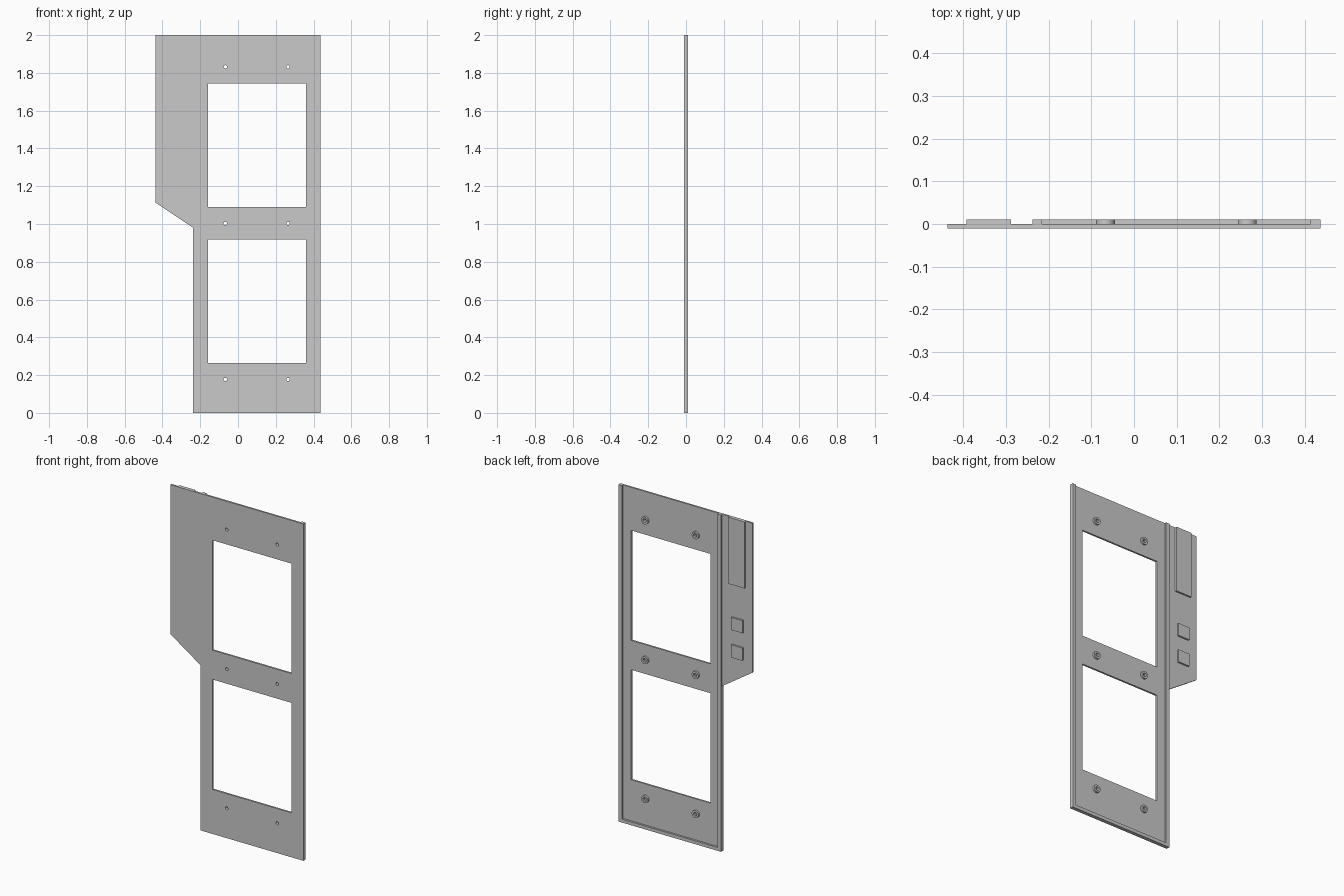
import bpy, bmesh, math

cube = bpy.data.objects.get("Cube")
if cube:
    bpy.data.objects.remove(cube, do_unlink=True)

grey = bpy.data.materials.new("light_grey")
grey.use_nodes = True
colour = (0.59, 0.59, 0.59, 1)
grey.diffuse_color = colour
grey.node_tree.nodes["Principled BSDF"].inputs["Base Color"].default_value = colour

FRONT, FACE, BACK = -0.011, 0.0, 0.011   # depths: front skin, plate back, raised back


def rect(x0, x1, z0, z1):
    return [(x0, z0), (x1, z0), (x1, z1), (x0, z1)]


def circle(x, z, r, n=32):
    return [(x + r * math.cos(2 * math.pi * i / n),
             z + r * math.sin(2 * math.pi * i / n)) for i in range(n)]


def slab(name, loops, y0, y1):
    """Extrude an outline (first loop) with holes (other loops) from y0 to y1."""
    curve = bpy.data.curves.new(name, "CURVE")
    curve.dimensions = "2D"
    curve.fill_mode = "BOTH"
    curve.extrude = (y1 - y0) / 2
    for loop in loops:
        spline = curve.splines.new("POLY")
        spline.points.add(len(loop) - 1)
        for point, (x, z) in zip(spline.points, loop):
            point.co = (x, z, 0, 1)
        spline.use_cyclic_u = True
    temp = bpy.data.objects.new(name + "_outline", curve)
    bpy.context.collection.objects.link(temp)
    graph = bpy.context.evaluated_depsgraph_get()
    mesh = bpy.data.meshes.new_from_object(temp.evaluated_get(graph))
    bpy.data.objects.remove(temp, do_unlink=True)

    # Stand the slab upright and tidy its surface
    bm = bmesh.new()
    bm.from_mesh(mesh)
    for v in bm.verts:
        x, z, d = v.co
        v.co = (x, (y0 + y1) / 2 - d, z)
    bmesh.ops.remove_doubles(bm, verts=bm.verts, dist=1e-5)
    bmesh.ops.recalc_face_normals(bm, faces=bm.faces)
    bm.to_mesh(mesh)
    bm.free()
    mesh.name = name
    mesh.materials.clear()
    mesh.materials.append(grey)
    obj = bpy.data.objects.new(name, mesh)
    bpy.context.collection.objects.link(obj)
    bpy.ops.object.select_all(action="DESELECT")
    bpy.context.view_layer.objects.active = obj
    obj.select_set(True)
    bpy.ops.object.shade_smooth_by_angle(angle=math.radians(30))


LEFT, RIGHT, TAB = 0.437, -0.238, -0.437
screws = [(x, z) for z in (0.177, 1.003, 1.832) for x in (-0.067, 0.265)]

# Flat panel with side tab, two windows and screw holes
outline = [(RIGHT, 0), (LEFT, 0), (LEFT, 2), (TAB, 2), (TAB, 1.113), (RIGHT, 0.98)]
windows = [rect(-0.16, 0.36, z, z + 0.653) for z in (0.264, 1.091)]
holes = [circle(x, z, 0.009) for x, z in screws]
slab("panel", [outline] + windows + holes, FRONT, FACE)

# Raised rim on the back, open at the top
inner_l, inner_r, inner_b = 0.413, -0.216, 0.02
slab("back_rim", [[(RIGHT, 0), (LEFT, 0), (LEFT, 2), (inner_l, 2), (inner_l, inner_b),
                   (inner_r, inner_b), (inner_r, 2), (RIGHT, 2)]], FACE, BACK)

# Screw bosses
for i, (x, z) in enumerate(screws):
    slab(f"screw_boss_{i + 1}", [circle(x, z, 0.022), circle(x, z, 0.011)], FACE, BACK)

# Pads on the back of the tab
slab("long_pad", [rect(-0.392, -0.288, 1.605, 2)], FACE, BACK)
for name, z in (("upper_pad", 1.335), ("lower_pad", 1.172)):
    slab(name, [rect(-0.378, -0.303, z, z + 0.075)], FACE, BACK)
